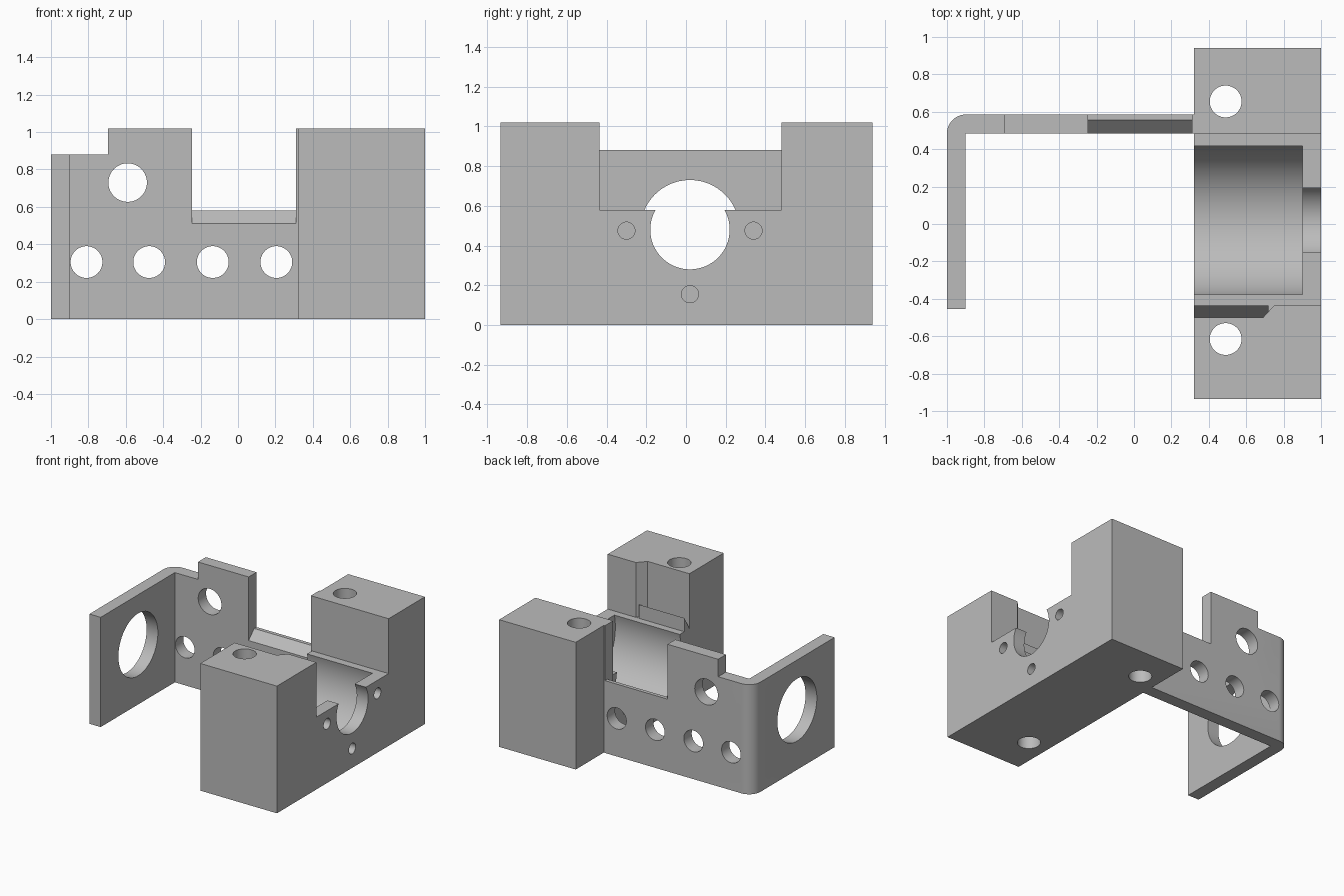
import bpy, bmesh
from math import cos, sin, pi, radians

cube = bpy.data.objects.get("Cube")
if cube:
    bpy.data.objects.remove(cube, do_unlink=True)

grey = bpy.data.materials.new("plain grey")
grey.use_nodes = True
colour = (0.5, 0.5, 0.5, 1)
grey.diffuse_color = colour
grey.node_tree.nodes["Principled BSDF"].inputs["Base Color"].default_value = colour


def prism(name, outline, axis, lo, hi):
    """Extrude a 2D outline along an axis; the other two axes keep their order."""
    place = {"x": lambda u, v, h: (h, u, v),
             "y": lambda u, v, h: (u, h, v),
             "z": lambda u, v, h: (u, v, h)}[axis]
    bm = bmesh.new()
    ends = [[bm.verts.new(place(u, v, h)) for u, v in outline] for h in (lo, hi)]
    bm.faces.new(ends[0])
    bm.faces.new(ends[1])
    n = len(outline)
    for i in range(n):
        j = (i + 1) % n
        bm.faces.new((ends[0][i], ends[0][j], ends[1][j], ends[1][i]))
    bmesh.ops.recalc_face_normals(bm, faces=bm.faces)
    mesh = bpy.data.meshes.new(name)
    bm.to_mesh(mesh)
    bm.free()
    mesh.materials.append(grey)
    obj = bpy.data.objects.new(name, mesh)
    bpy.context.collection.objects.link(obj)
    return obj


def rod(u, v, r, axis, lo, hi, n=64):
    ring = [(u + r * cos(2 * pi * i / n), v + r * sin(2 * pi * i / n)) for i in range(n)]
    return prism("cutter", ring, axis, lo, hi)


def rect(a, b, c, d):
    return [(a, c), (b, c), (b, d), (a, d)]


def carve(obj, cutters):
    """Subtract each cutter, bake the result and remove the cutters."""
    for c in cutters:
        c.hide_render = True
        mod = obj.modifiers.new("cut", "BOOLEAN")
        mod.operation = "DIFFERENCE"
        mod.solver = "EXACT"
        mod.object = c
    graph = bpy.context.evaluated_depsgraph_get()
    graph.update()
    baked = bpy.data.meshes.new_from_object(obj.evaluated_get(graph))
    obj.modifiers.clear()
    obj.data = baked
    for c in cutters:
        bpy.data.objects.remove(c, do_unlink=True)
    bpy.ops.object.select_all(action="DESELECT")
    obj.select_set(True)
    bpy.context.view_layer.objects.active = obj
    bpy.ops.object.shade_smooth_by_angle(angle=radians(30))


TOP, SEAT, AXIS_Y, AXIS_Z = 1.02, 0.58, 0.02, 0.48

# Clamp block: U-shaped body with a stepped bore
block = prism("clamp_block", [(-0.935, 0), (0.94, 0), (0.94, TOP), (0.48, TOP),
                              (0.48, SEAT), (-0.435, SEAT), (-0.435, TOP),
                              (-0.935, TOP)], "x", 0.32, 1.0)
cuts = [rod(AXIS_Y, AXIS_Z, 0.41, "x", 0.2, 0.9, 96),
        rod(AXIS_Y, AXIS_Z, 0.2, "x", 0.8, 1.1)]
# Mounting screw holes around the bore, then vertical bolt holes
for y, z in ((-0.3, 0.475), (0.34, 0.475), (AXIS_Y, 0.155)):
    cuts.append(rod(y, z, 0.043, "x", 0.85, 1.1, 32))
for y in (-0.615, 0.655):
    cuts.append(rod(0.49, y, 0.085, "z", -0.1, 1.2))
# Relief pocket in the front cheek
cuts.append(prism("cutter", [(0.2, -0.5), (0.69, -0.5), (0.77, -0.413), (0.2, -0.413)],
                  "z", SEAT + 0.001, 1.2))
carve(block, cuts)

# Wedge rib standing in the relief pocket
prism("wedge_rib", [(-0.5, 0.57), (-0.435, 0.57), (-0.435, 0.69), (-0.5, SEAT)],
      "x", 0.32, 0.72)

# Bent bracket: back plate and end plate joined by a rounded corner
corner = [(-0.9 - 0.1 * sin(a), 0.485 + 0.1 * cos(a))
          for a in (i * pi / 24 for i in range(13))]
bracket = prism("bent_bracket", [(0.33, 0.585)] + corner +
                [(-1, -0.455), (-0.9, -0.455), (-0.9, 0.485), (0.33, 0.485)],
                "z", 0, TOP)
cuts = [prism("cutter", rect(-1.1, -0.695, -0.6, 0.7), "z", 0.88, 1.2),
        prism("cutter", [(0.4, 0.425), (0.555, SEAT), (0.7, SEAT), (0.7, 1.2), (0.4, 1.2)],
              "x", -0.245, 0.31),
        rod(AXIS_Y, AXIS_Z, 0.25, "x", -1.1, -0.8),
        rod(-0.59, 0.73, 0.103, "y", 0.4, 0.7)]
for x in (-0.81, -0.475, -0.135, 0.205):
    cuts.append(rod(x, 0.305, 0.085, "y", 0.4, 0.7))
carve(bracket, cuts)
